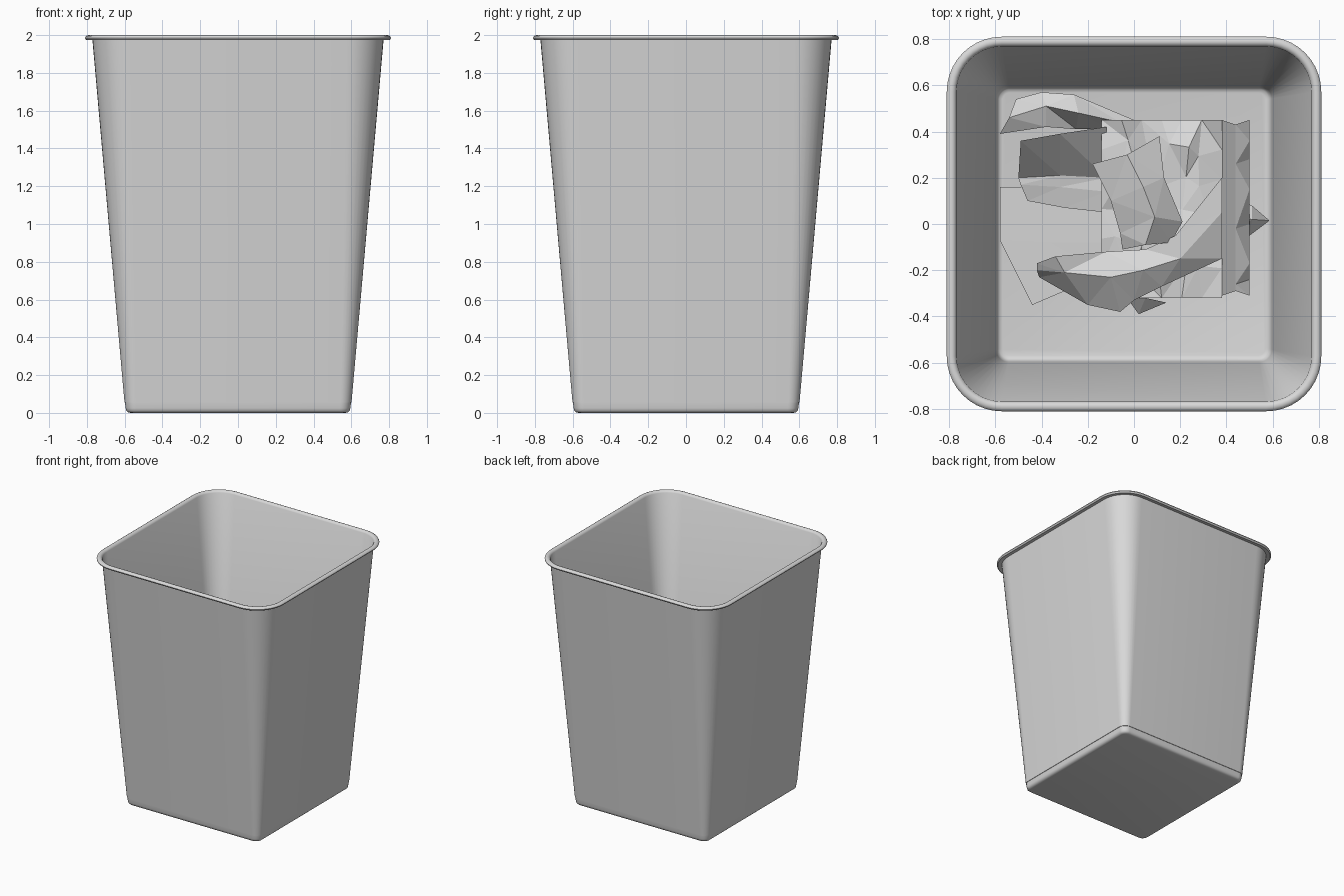
import bpy, bmesh, math, random
from mathutils import Vector

cube = bpy.data.objects.get("Cube")
if cube:
    bpy.data.objects.remove(cube, do_unlink=True)
random.seed(4)


def material(name, colour):
    m = bpy.data.materials.new(name)
    m.use_nodes = True
    m.diffuse_color = colour
    m.node_tree.nodes["Principled BSDF"].inputs["Base Color"].default_value = colour
    return m


grey = material("light grey", (0.69, 0.69, 0.69, 1))


def finish(bm, name):
    mesh = bpy.data.meshes.new(name)
    bm.to_mesh(mesh)
    bm.free()
    mesh.materials.append(grey)
    ob = bpy.data.objects.new(name, mesh)
    bpy.context.collection.objects.link(ob)
    return ob


def rounded_square(half, radius, z, steps=10):
    pts = []
    for k in range(4):
        a0 = k * math.pi / 2
        cx = (half - radius) * (1 if k in (0, 3) else -1)
        cy = (half - radius) * (1 if k < 2 else -1)
        for i in range(steps + 1):
            a = a0 + i / steps * math.pi / 2
            pts.append((cx + radius * math.cos(a), cy + radius * math.sin(a), z))
    return pts


def loft(name, profile, cap_start=False, cap_end=False):
    """Join rounded squares given as (half width, corner radius, height)."""
    bm = bmesh.new()
    rings = [[bm.verts.new(p) for p in rounded_square(*row)] for row in profile]
    n = len(rings[0])
    for a, b in zip(rings, rings[1:]):
        for i in range(n):
            j = (i + 1) % n
            bm.faces.new((a[i], a[j], b[j], b[i]))
    if cap_start:
        bm.faces.new(rings[0][::-1])
    if cap_end:
        bm.faces.new(rings[-1])
    ob = finish(bm, name)
    bpy.ops.object.select_all(action='DESELECT')
    ob.select_set(True)
    bpy.context.view_layer.objects.active = ob
    bpy.ops.object.shade_smooth_by_angle(angle=math.radians(40))
    return ob


# Tapered bin: underside, base band, outer wall, rolled rim, inner wall, floor
loft("bin", [
    (0.570, 0.035, 0.000), (0.582, 0.045, 0.003), (0.591, 0.052, 0.011),
    (0.595, 0.056, 0.025), (0.598, 0.058, 0.055),
    (0.601, 0.060, 0.056), (0.771, 0.200, 1.978),
    (0.802, 0.230, 1.974), (0.808, 0.236, 1.979), (0.810, 0.238, 1.986),
    (0.806, 0.234, 1.994), (0.796, 0.224, 1.999), (0.786, 0.214, 2.000),
    (0.776, 0.204, 1.996), (0.768, 0.197, 1.985),
    (0.597, 0.055, 0.056), (0.591, 0.050, 0.025), (0.582, 0.042, 0.014),
    (0.568, 0.030, 0.010),
], cap_start=True, cap_end=True)


def sheet(name, rows):
    """Flat-shaded folded paper spanning rows of points, facing upwards."""
    bm = bmesh.new()
    grid = [[bm.verts.new(p) for p in row] for row in rows]
    for a, b in zip(grid, grid[1:]):
        for i in range(len(a) - 1):
            bm.faces.new((a[i], a[i + 1], b[i + 1], b[i]))
    bmesh.ops.triangulate(bm, faces=bm.faces[:])
    bm.normal_update()
    for f in bm.faces:
        if f.normal.z < 0:
            f.normal_flip()
    return finish(bm, name)


# Crumpled square sheet with straight outer edges
size = 6
rows = []
for j in range(size + 1):
    row = []
    for i in range(size + 1):
        x = -0.14 + 0.52 * i / size
        y = -0.32 + 0.77 * j / size
        if 0 < i < size and 0 < j < size:
            x += random.uniform(-0.035, 0.035)
            y += random.uniform(-0.045, 0.045)
        row.append((x, y, 0.30 + random.uniform(-0.035, 0.035)))
    rows.append(row)
sheet("crumpled_sheet", rows)

# Folded-down strip on its side, with creases
sheet("folded_strip", [
    [(0.38, y, 0.33), (0.44, y + 0.02 * (-1) ** k, 0.28), (0.50, y, 0.22 + 0.02 * (-1) ** k)]
    for k, y in enumerate((-0.31, -0.24, -0.17, 0.0, 0.15, 0.28, 0.36, 0.45))])

# Curled strip lying on top
sheet("curled_strip", [
    [(-0.18, 0.26, 0.42), (-0.03, 0.30, 0.47), (0.11, 0.38, 0.42)],
    [(-0.10, 0.10, 0.40), (0.04, 0.16, 0.50), (0.13, 0.20, 0.42)],
    [(-0.06, -0.04, 0.38), (0.09, 0.03, 0.50), (0.21, 0.01, 0.40)],
    [(-0.05, -0.11, 0.36), (0.05, -0.09, 0.46), (0.16, -0.08, 0.40)]])

# Curved front scrap
sheet("front_scrap", [
    [(-0.42, -0.17, 0.34), (-0.42, -0.20, 0.32), (-0.41, -0.23, 0.27)],
    [(-0.34, -0.14, 0.40), (-0.30, -0.21, 0.38), (-0.20, -0.35, 0.28)],
    [(-0.12, -0.12, 0.36), (-0.10, -0.23, 0.40), (-0.06, -0.38, 0.30)],
    [(0.05, -0.11, 0.38), (0.04, -0.20, 0.42), (0.00, -0.33, 0.33)],
    [(0.18, -0.05, 0.42), (0.20, -0.15, 0.42), (0.12, -0.27, 0.36)],
    [(0.38, 0.20, 0.40), (0.38, 0.05, 0.40), (0.38, -0.15, 0.35)]])
sheet("front_corner", [
    [(-0.03, -0.32, 0.28), (0.02, -0.39, 0.22)],
    [(0.05, -0.32, 0.28), (0.14, -0.34, 0.24)]])

# Back-left scrap
sheet("back_scrap", [
    [(-0.51, 0.54, 0.18), (-0.40, 0.57, 0.22), (-0.26, 0.56, 0.24), (0.00, 0.45, 0.25)],
    [(-0.54, 0.46, 0.20), (-0.38, 0.51, 0.26), (-0.24, 0.48, 0.32), (-0.06, 0.44, 0.28)],
    [(-0.58, 0.39, 0.14), (-0.38, 0.42, 0.22), (-0.25, 0.41, 0.20), (-0.10, 0.41, 0.22)]])

# Left folded scrap
sheet("left_scrap", [
    [(-0.49, 0.36, 0.32), (-0.32, 0.39, 0.34), (-0.12, 0.42, 0.32)],
    [(-0.50, 0.20, 0.14), (-0.32, 0.21, 0.16), (-0.12, 0.20, 0.16)],
    [(-0.49, 0.17, 0.14), (-0.32, 0.16, 0.15), (-0.12, 0.14, 0.16)],
    [(-0.46, 0.10, 0.12), (-0.30, 0.07, 0.13), (-0.12, 0.05, 0.14)]])

# Scrap lying on the floor
sheet("floor_scrap", [
    [(-0.58, 0.16, 0.05), (-0.36, 0.16, 0.06), (-0.12, 0.16, 0.07)],
    [(-0.58, -0.07, 0.04), (-0.36, -0.08, 0.05), (-0.12, -0.08, 0.06)],
    [(-0.44, -0.35, 0.03), (-0.30, -0.29, 0.04), (-0.12, -0.22, 0.05)]])

# Pointed tip at the right
sheet("pointed_tip", [
    [(0.42, 0.12, 0.18), (0.51, 0.08, 0.16), (0.58, 0.02, 0.12)],
    [(0.42, 0.03, 0.22), (0.51, 0.02, 0.20), (0.585, 0.015, 0.12)],
    [(0.42, -0.07, 0.14), (0.50, -0.05, 0.13), (0.58, 0.01, 0.12)]])
